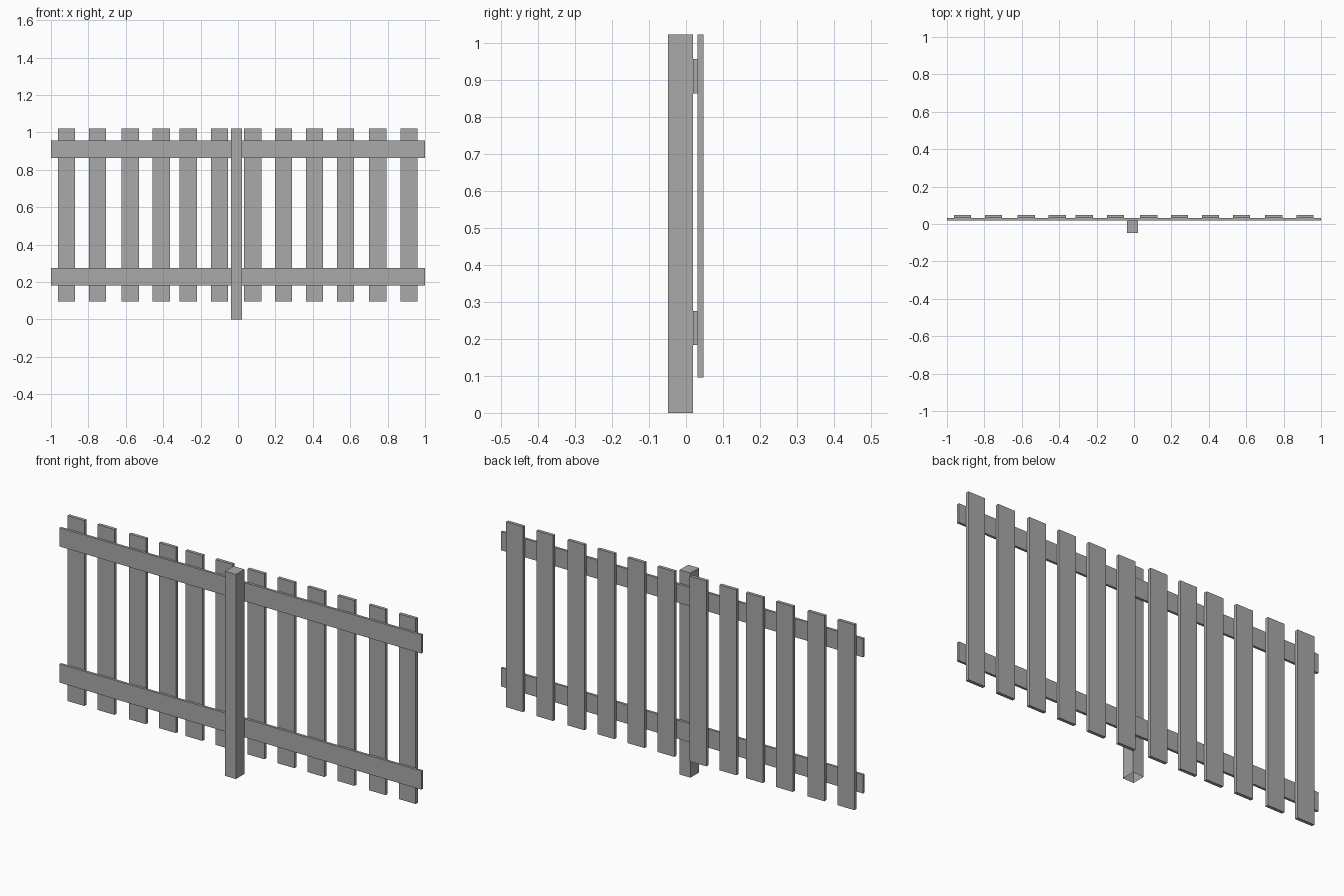
import bpy
import bmesh
from mathutils import Vector

cube = bpy.data.objects.get("Cube")
if cube:
    bpy.data.objects.remove(cube, do_unlink=True)

# Single flat grey
grey = bpy.data.materials.new("fence_grey")
grey.use_nodes = True
colour = (0.4, 0.4, 0.4, 1)
grey.diffuse_color = colour
grey.node_tree.nodes["Principled BSDF"].inputs["Base Color"].default_value = colour


def board(name, low, high, open_bottom=False):
    """Box between two opposite corners."""
    low, high = Vector(low), Vector(high)
    bm = bmesh.new()
    bmesh.ops.create_cube(bm, size=1)
    bmesh.ops.scale(bm, vec=high - low, verts=bm.verts)
    bmesh.ops.translate(bm, vec=(low + high) / 2, verts=bm.verts)
    if open_bottom:
        bm.normal_update()
        under = [f for f in bm.faces if f.normal.z < -0.9]
        bmesh.ops.delete(bm, geom=under, context="FACES_ONLY")
    mesh = bpy.data.meshes.new(name)
    bm.to_mesh(mesh)
    bm.free()
    mesh.materials.append(grey)
    obj = bpy.data.objects.new(name, mesh)
    bpy.context.collection.objects.link(obj)
    return obj


TOP = 1.022
POST_BACK, RAIL_BACK, PICKET_BACK = 0.019, 0.031, 0.047

# Square post in front, hollow underneath
board("post", (-0.038, -0.048, 0), (0.022, POST_BACK, TOP), open_bottom=True)

# Two long rails behind the post
for name, z in (("lower_rail", 0.183), ("upper_rail", 0.863)):
    board(name, (-1, POST_BACK, z), (1, RAIL_BACK, z + 0.093))

# Unevenly spaced pickets on the back of the rails
picket_centres = (-0.917, -0.751, -0.577, -0.411, -0.265, -0.099,
                  0.078, 0.243, 0.409, 0.575, 0.748, 0.914)
half = 0.0465
for i, x in enumerate(picket_centres, 1):
    board(f"picket_{i}", (x - half, RAIL_BACK, 0.096), (x + half, PICKET_BACK, TOP))
